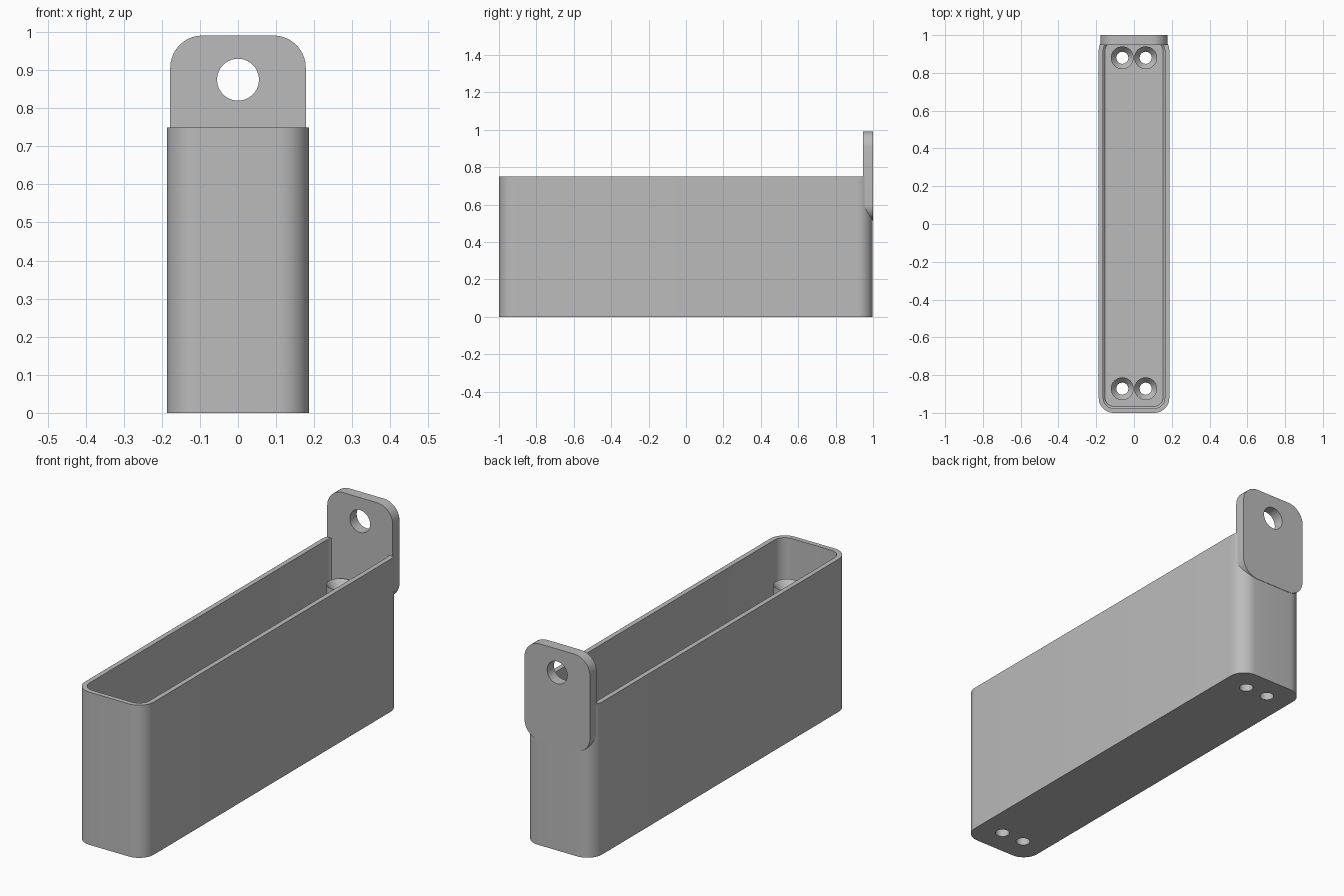
import bpy, bmesh, math
from mathutils import Matrix

cube = bpy.data.objects.get("Cube")
if cube:
    bpy.data.objects.remove(cube, do_unlink=True)

grey = bpy.data.materials.new("plain grey")
grey.use_nodes = True
GREY = (0.5, 0.5, 0.5, 1)
grey.diffuse_color = GREY
grey.node_tree.nodes["Principled BSDF"].inputs["Base Color"].default_value = GREY


def finish(name, bm):
    """Turn a bmesh into a grey object."""
    bmesh.ops.recalc_face_normals(bm, faces=bm.faces)
    mesh = bpy.data.meshes.new(name)
    bm.to_mesh(mesh)
    bm.free()
    mesh.materials.append(grey)
    obj = bpy.data.objects.new(name, mesh)
    bpy.context.collection.objects.link(obj)
    return obj


def smooth(obj):
    bpy.ops.object.select_all(action='DESELECT')
    obj.select_set(True)
    bpy.context.view_layer.objects.active = obj
    bpy.ops.object.shade_smooth_by_angle(angle=math.radians(30))


def rounded_rect(hx, hy, r, steps=10):
    """Outline of a rounded rectangle, counter-clockwise."""
    pts = []
    for quarter, (sx, sy) in enumerate([(1, 1), (-1, 1), (-1, -1), (1, -1)]):
        for i in range(steps + 1):
            a = (quarter + i / steps) * math.pi / 2
            pts.append((sx * (hx - r) + r * math.cos(a), sy * (hy - r) + r * math.sin(a)))
    return pts


def loft(rings, closed=False):
    """Skin equal rings of 3D points; cap the ends unless closed."""
    bm = bmesh.new()
    loops = [[bm.verts.new(p) for p in ring] for ring in rings]
    pairs = list(zip(loops, loops[1:]))
    if closed:
        pairs.append((loops[-1], loops[0]))
    for a, b in pairs:
        for i in range(len(a)):
            j = (i + 1) % len(a)
            bm.faces.new((a[i], a[j], b[j], b[i]))
    if not closed:
        bm.faces.new(loops[0])
        bm.faces.new(loops[-1])
    return bm


def circle(r, z, x=0, y=0, n=40):
    return [(x + r * math.cos(2 * math.pi * i / n), y + r * math.sin(2 * math.pi * i / n), z)
            for i in range(n)]


def cut(obj, cutters):
    """Subtract the cutters, then discard them."""
    for c in cutters:
        c.hide_render = True
        mod = obj.modifiers.new("hole", 'BOOLEAN')
        mod.operation = 'DIFFERENCE'
        mod.solver = 'EXACT'
        mod.object = c
        bpy.context.view_layer.objects.active = obj
        bpy.ops.object.modifier_apply(modifier=mod.name)
        bpy.data.objects.remove(c, do_unlink=True)


HX, HY, HEIGHT, CORNER = 0.187, 0.999, 0.75, 0.08
WALL, FLOOR, FILLET = 0.024, 0.03, 0.01
HOLE = 0.032
spots = [(x, y) for x in (-0.062, 0.062) for y in (-0.872, 0.88)]

# Open box: outside wall, rim, inside wall, small floor chamfer
sections = [(0, 0), (0, HEIGHT), (WALL, HEIGHT),
            (WALL, FLOOR + FILLET), (WALL + FILLET, FLOOR)]
box = finish("box", loft([[(x, y - 0.001, z) for x, y in rounded_rect(HX - d, HY - d, CORNER - d)]
                          for d, z in sections]))
cut(box, [finish("hole_cutter", loft([circle(HOLE, -0.1, x, y), circle(HOLE, 0.1, x, y)]))
          for x, y in spots])
smooth(box)

# Hollow posts with funnel tops over the floor holes
tube = [(0.06, FLOOR - 0.01), (0.06, 0.575), (HOLE, 0.54), (HOLE, FLOOR - 0.01)]
for x, y in spots:
    side = "left" if x > 0 else "right"
    end = "back" if y > 0 else "front"
    smooth(finish(f"{end}_{side}_post", loft([circle(r, z, x, y) for r, z in tube], closed=True)))

# Hanging tab with a round hole
outline = rounded_rect(0.178, 0.238, 0.085)
tab = finish("hanging_tab", loft([[(x, y, 0.753 + z) for x, z in outline] for y in (0.947, 1.0)]))
drill = loft([circle(0.055, -0.2), circle(0.055, 0.2)])
drill.transform(Matrix.Translation((0, 0.97, 0.875)) @ Matrix.Rotation(math.pi / 2, 4, 'X'))
cut(tab, [finish("tab_cutter", drill)])
smooth(tab)
